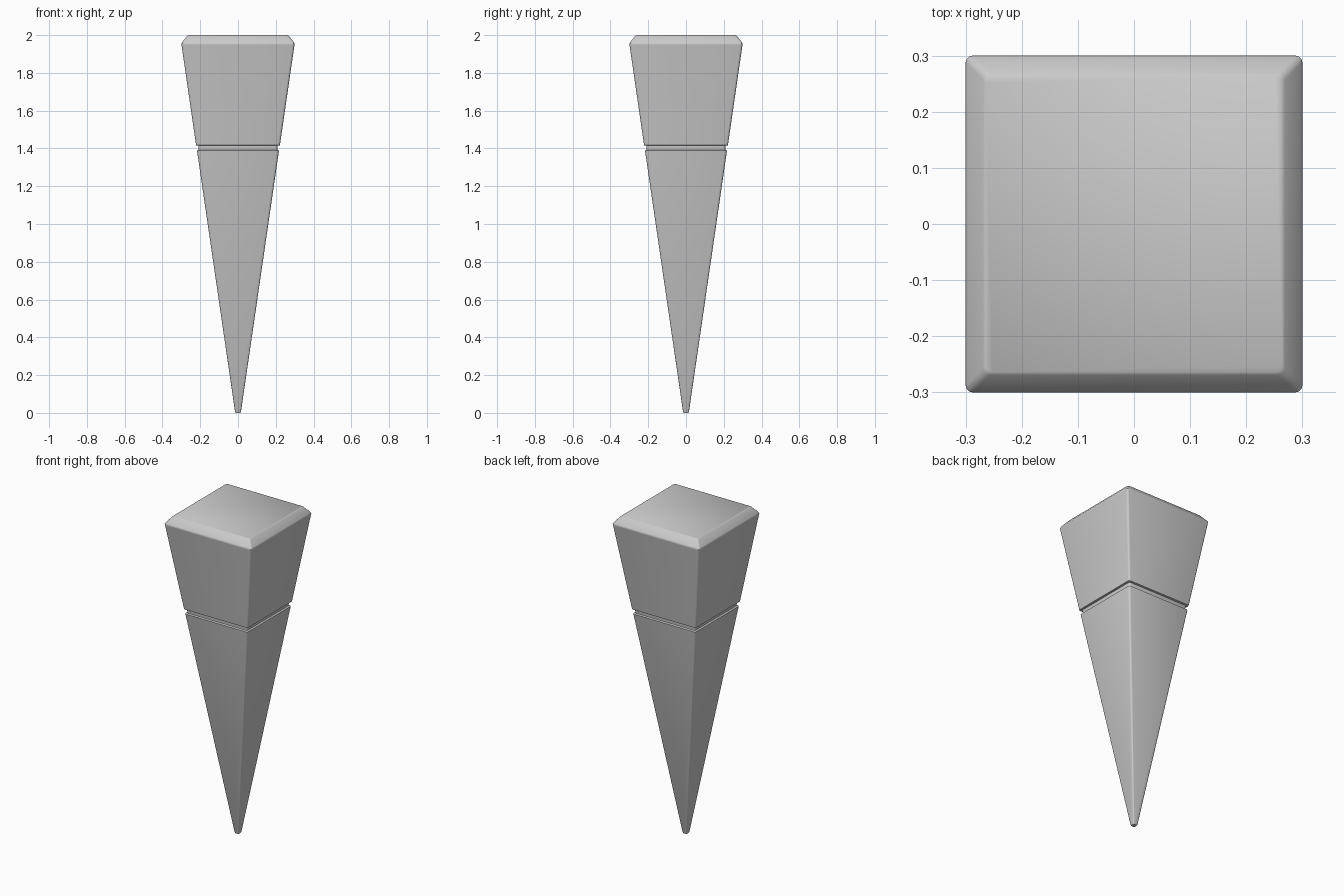
import bpy, bmesh, math

if "Cube" in bpy.data.objects:
    bpy.data.objects.remove(bpy.data.objects["Cube"])

# (half width, height) profile, from the blunt tip to the chamfered head
PROFILE = [(0.013, 0.0), (0.016, 0.008), (0.217, 1.388), (0.208, 1.392),
           (0.210, 1.415), (0.222, 1.417), (0.299, 1.948), (0.300, 1.955),
           (0.297, 1.961), (0.269, 1.996), (0.264, 2.0)]
SEGMENTS = 3


def rounded_square(bm, half, z):
    """Ring of vertices forming a square with softly rounded corners."""
    r = min(0.012, half * 0.4)
    ring = []
    for corner in range(4):
        mid = math.pi / 4 + corner * math.pi / 2
        cx = math.copysign(half - r, math.cos(mid))
        cy = math.copysign(half - r, math.sin(mid))
        for i in range(SEGMENTS + 1):
            a = corner * math.pi / 2 + i * math.pi / 2 / SEGMENTS
            ring.append(bm.verts.new((cx + r * math.cos(a), cy + r * math.sin(a), z)))
    return ring


# Tapered spike with a groove below the head
bm = bmesh.new()
rings = [rounded_square(bm, h, z) for h, z in PROFILE]
for low, high in zip(rings, rings[1:]):
    n = len(low)
    for i in range(n):
        j = (i + 1) % n
        bm.faces.new((low[i], low[j], high[j], high[i]))
bm.faces.new(rings[0][::-1])
bm.faces.new(rings[-1])
mesh = bpy.data.meshes.new("tapered_spike")
bm.to_mesh(mesh)
bm.free()
spike = bpy.data.objects.new("tapered_spike", mesh)
bpy.context.collection.objects.link(spike)

# Smooth rounded edges, crisp groove
bpy.context.view_layer.objects.active = spike
spike.select_set(True)
bpy.ops.object.shade_smooth_by_angle(angle=math.radians(40))
